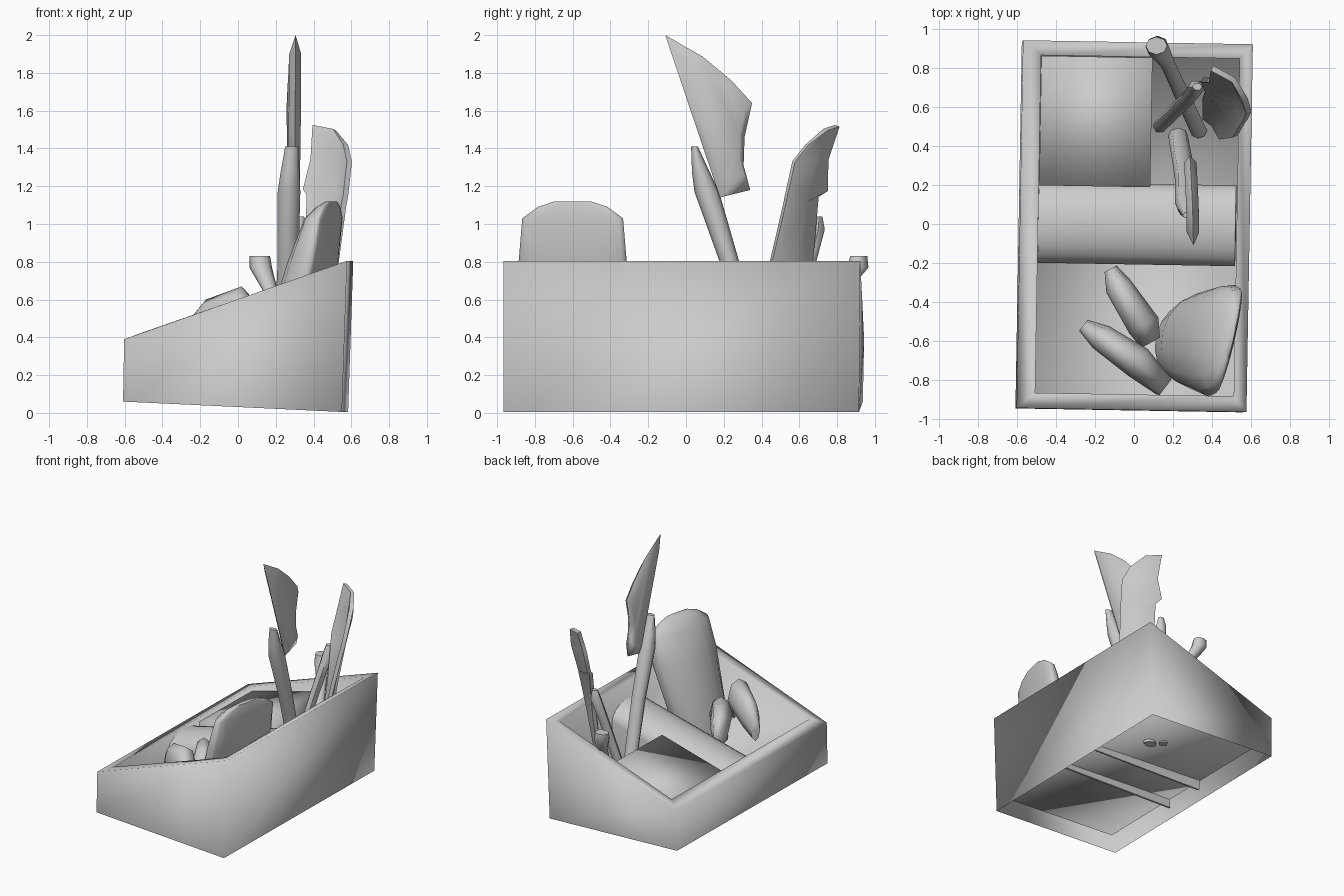
import bpy, math
from mathutils import Vector, Matrix

cube = bpy.data.objects.get("Cube")
if cube:
    bpy.data.objects.remove(cube)

grey = bpy.data.materials.new("plain_grey")
grey.use_nodes = True
COLOUR = (0.6, 0.6, 0.6, 1)
grey.diffuse_color = COLOUR
grey.node_tree.nodes["Principled BSDF"].inputs["Base Color"].default_value = COLOUR
YAW = Matrix.Rotation(math.radians(-1), 3, 'Z')


def build(name, verts, faces, angle=60, thick=0):
    mesh = bpy.data.meshes.new(name)
    mesh.from_pydata([tuple(v) for v in verts], [], faces)
    mesh.materials.append(grey)
    obj = bpy.data.objects.new(name, mesh)
    bpy.context.collection.objects.link(obj)
    bpy.ops.object.select_all(action='DESELECT')
    obj.select_set(True)
    bpy.context.view_layer.objects.active = obj
    if thick:
        mod = obj.modifiers.new("thickness", 'SOLIDIFY')
        mod.thickness = thick
        mod.offset = 0
        bpy.ops.object.modifier_apply(modifier=mod.name)
    bpy.ops.object.shade_smooth_by_angle(angle=math.radians(angle))
    return obj


def loft(name, rings, first=True, last=True, angle=60):
    """Skin a list of equal closed rings, with optional end caps."""
    n = len(rings[0])
    verts = [v for r in rings for v in r]
    faces = [(k * n + i, k * n + (i + 1) % n, (k + 1) * n + (i + 1) % n, (k + 1) * n + i)
             for k in range(len(rings) - 1) for i in range(n)]
    if first:
        faces.append(tuple(reversed(range(n))))
    if last:
        faces.append(tuple(range(len(verts) - n, len(verts))))
    return build(name, verts, faces, angle)


def sheet(name, rows, angle=60, thick=0.02):
    """Skin a grid of points and give it thickness."""
    n = len(rows[0])
    faces = [(k * n + i, k * n + i + 1, (k + 1) * n + i + 1, (k + 1) * n + i)
             for k in range(len(rows) - 1) for i in range(n - 1)]
    return build(name, [v for r in rows for v in r], faces, angle, thick)


def quad(x0, x1, y0, y1, z0, z1):
    """Four corners of a rectangle whose height changes along x."""
    return [YAW @ Vector(p) for p in
            ((x0, y0, z0), (x1, y0, z1), (x1, y1, z1), (x0, y1, z0))]


def ellipse(centre, u, v, n=8, back=1):
    """Ring of points; back flattens the half on the +v side."""
    c, u, v = Vector(centre), Vector(u), Vector(v)
    ring = []
    for i in range(n):
        t = 2 * math.pi * i / n
        s = math.sin(t)
        ring.append(c + u * math.cos(t) + v * (s * back if s > 0 else s))
    return ring


def stick(name, stations, n=8):
    """Round handle from (x, y, z, radius x, radius y) stations."""
    return loft(name, [ellipse(s[:3], (s[3], 0, 0), (0, s[4], 0), n) for s in stations])


# Sloping open tray: outer wall, rim, inner wall and raised floor
loft("tray", [quad(-.592, .567, -.957, .926, .06, .005),
              quad(-.586, .594, -.955, .933, .39, .805),
              quad(-.492, .527, -.875, .858, .425, .78),
              quad(-.492, .527, -.875, .858, .14, .09)], first=False, angle=180)

# Sloping block in the rear compartment
loft("compartment_block", [quad(-.49, .08, .19, .855, .15, .13),
                           quad(-.49, .08, .19, .855, .39, .54)], angle=180)

# Arched cross divider with legs through the floor
rows = []
for x, foot, edge in ((-.49, .065, .28), (.522, .045, .53)):
    arc = [(-.2 * math.cos(math.pi * i / 10), edge + .12 * math.sin(math.pi * i / 10))
           for i in range(11)]
    profile = [(-.175, foot)] + arc + [(.175, foot)]
    rows.append([YAW @ Vector((x, y, z)) for y, z in profile])
sheet("arched_divider", rows, 75, .015)

# Broad knife standing upright, thickest along its middle
outline = [(-.11, 2), (.09, 1.885), (.24, 1.76), (.35, 1.64), (.31, 1.46),
           (.305, 1.31), (.34, 1.18), (.18, 1.14), (.07, 1.466)]
edge = [Vector((.305 - .05 * max(0, y), y, z)) for y, z in outline]
middle = sum(edge, Vector()) / len(edge)
left, right = ([p.lerp(middle, .22) + Vector((s * .032, 0, 0)) for p in edge] for s in (1, -1))
loft("knife_blade", [left, edge, right], angle=80)
stick("knife_handle", [(.225, .46, .08, .05, .04), (.265, .23, .8, .055, .052),
                       (.27, .11, 1.17, .06, .065), (.275, .08, 1.27, .05, .048),
                       (.285, .045, 1.41, .035, .018)])

# Curved scoop blade at the rear
sheet("scoop_blade", [
    [(.40, .80, 1.52), (.51, .74, 1.50), (.57, .64, 1.42)],
    [(.39, .74, 1.34), (.54, .68, 1.34), (.59, .57, 1.33)],
    [(.35, .74, 1.18), (.52, .64, 1.18), (.57, .53, 1.15)],
    [(.37, .69, 1.15), (.51, .63, 1.12), (.56, .52, 1.10)],
    [(.36, .66, .80), (.47, .58, .80), (.52, .45, .80)],
    [(.36, .55, .25), (.41, .51, .25), (.45, .44, .25)]], 75, .03)

# Two loose handles at the rear
stick("square_handle", [(.13, .5, .1, .035, .035), (.285, .655, .8, .04, .04),
                        (.32, .7, .97, .045, .04), (.325, .705, 1.04, .025, .02)], 6)
stick("knobbed_handle", [(.33, .48, .12, .045, .04), (.17, .83, .65, .04, .035),
                         (.12, .908, .77, .06, .058), (.115, .915, .83, .055, .045)])

# Wide shell with a flat back leaning in the front compartment
lean = Vector((.23, .97, 0))
across = Vector((.97, -.23, 0))
loft("leaning_shell", [ellipse((x, -.6, z), lean * w, across * t, 16, .25)
     for x, z, w, t in ((.24, .15, .19, .13), (.34, .4, .25, .2), (.45, .8, .295, .18),
                        (.485, 1.03, .275, .12), (.495, 1.09, .19, .07),
                        (.5, 1.12, .1, .03))], angle=70)

# Pair of padded grips beside the shell
GRIPS = (("inner_grip", [(-.12, -.23, .40), (-.08, -.32, .44), (.05, -.52, .45), (.085, -.61, .38)]),
         ("outer_grip", [(-.26, -.52, .40), (-.17, -.58, .47), (.02, -.71, .53), (.16, -.84, .36)]))
for name, path in GRIPS:
    pts = [Vector(p) for p in path]
    along = pts[-1] - pts[0]
    side = Vector((-along.y, along.x, 0)).normalized()
    rings = [ellipse(p, side * w, (0, 0, h)) for p, w, h in
             zip(pts, (.035, .07, .085, .055), (.09, .13, .14, .1))]
    loft(name, rings, angle=70)
